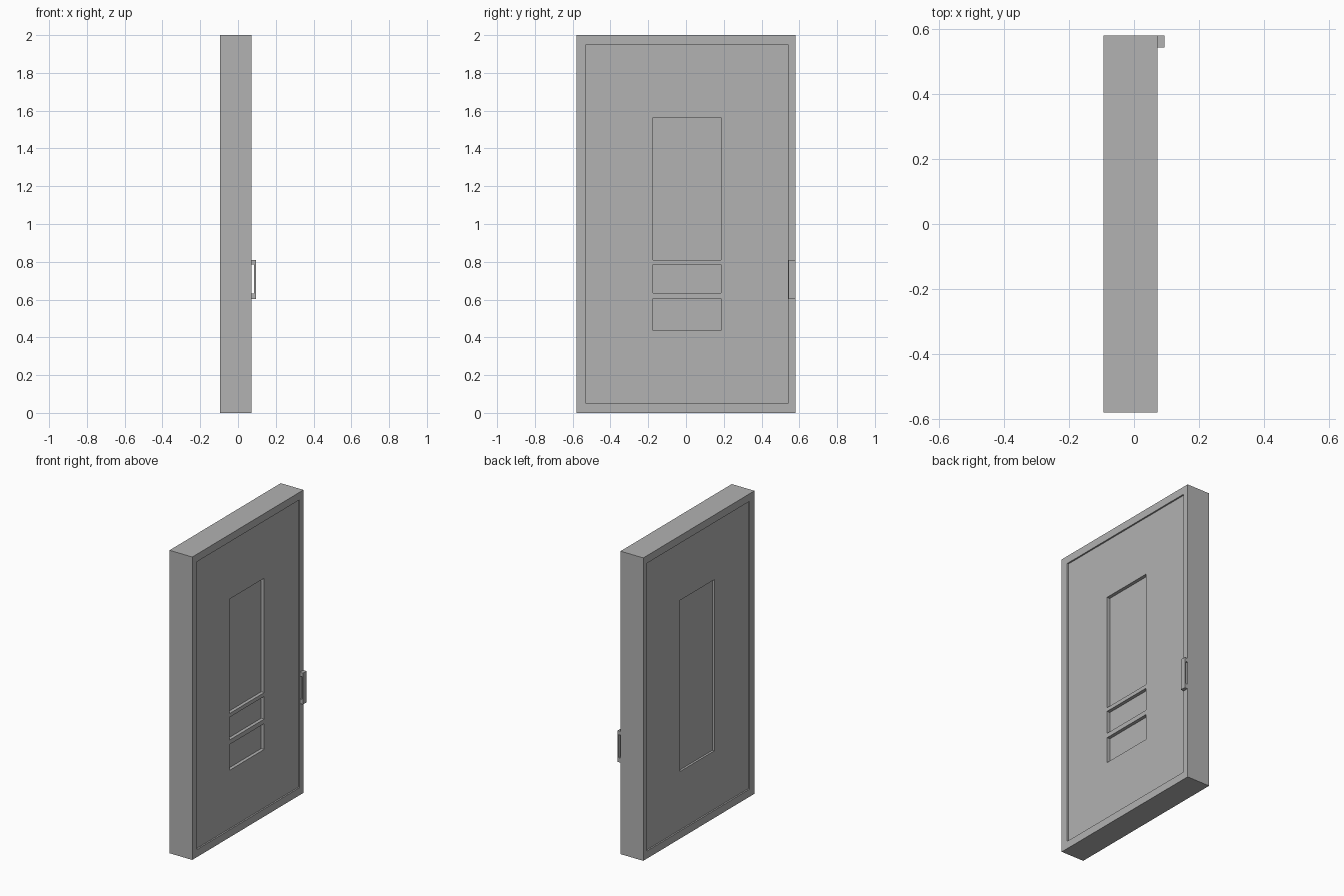
import bpy, bmesh

if "Cube" in bpy.data.objects:
    bpy.data.objects.remove(bpy.data.objects["Cube"])

grey = bpy.data.materials.new("door grey")
grey.diffuse_color = (0.445, 0.445, 0.445, 1)
grey.use_nodes = True
grey.node_tree.nodes["Principled BSDF"].inputs["Base Color"].default_value = grey.diffuse_color

X_BACK, X_FRONT = -0.094, 0.072    # faces of the slab
Y_HALF = 0.58
PANEL_STEP = 0.01                  # leaf sits this far behind the frame
FRONT_DEPTH = 0.022                # front pockets, below the leaf
BACK_DEPTH = 0.014                 # back pocket, below the leaf


def extrude_profile(name, profile, y0, y1):
    """Closed (x, z) outline extruded along y."""
    bm = bmesh.new()
    face = bm.faces.new([bm.verts.new((x, y0, z)) for x, z in profile])
    ext = bmesh.ops.extrude_face_region(bm, geom=[face])
    moved = [v for v in ext["geom"] if isinstance(v, bmesh.types.BMVert)]
    bmesh.ops.translate(bm, verts=moved, vec=(0, y1 - y0, 0))
    bmesh.ops.recalc_face_normals(bm, faces=bm.faces)
    mesh = bpy.data.meshes.new(name)
    bm.to_mesh(mesh)
    bm.free()
    mesh.materials.append(grey)
    obj = bpy.data.objects.new(name, mesh)
    bpy.context.collection.objects.link(obj)
    return obj


def box(name, x0, x1, y0, y1, z0, z1):
    return extrude_profile(name, [(x0, z0), (x1, z0), (x1, z1), (x0, z1)], y0, y1)


def cut(target, x0, x1, y, z):
    """Sink a rectangular pocket into the target."""
    cutter = box("pocket_cutter", x0, x1, *y, *z)
    cutter.hide_render = True
    mod = target.modifiers.new("pocket", "BOOLEAN")
    mod.operation = "DIFFERENCE"
    mod.solver = "EXACT"
    mod.object = cutter
    bpy.context.view_layer.objects.active = target
    bpy.ops.object.modifier_apply(modifier=mod.name)
    bpy.data.objects.remove(cutter)


# Door slab with its frame
door = box("door", X_BACK, X_FRONT, -Y_HALF, Y_HALF, 0, 2)

# Leaf set back inside the frame on both sides
leaf_y, leaf_z = (-0.53, 0.54), (0.05, 1.95)
front = X_FRONT - PANEL_STEP
back = X_BACK + PANEL_STEP
cut(door, front, 0.2, leaf_y, leaf_z)
cut(door, -0.2, back, leaf_y, leaf_z)

# Three pockets in front, one tall pocket behind
pocket_y = (-0.175, 0.185)
for z in ((0.435, 0.605), (0.635, 0.785), (0.81, 1.565)):
    cut(door, front - FRONT_DEPTH, 0.2, pocket_y, z)
cut(door, -0.2, back + BACK_DEPTH, pocket_y, (0.435, 1.565))

# Pull handle: bracket outline with an open grip
grip = 0.086
extrude_profile("handle", [
    (X_FRONT, 0.603), (0.094, 0.603), (0.094, 0.81), (X_FRONT, 0.81),
    (X_FRONT, 0.785), (grip, 0.785), (grip, 0.633), (X_FRONT, 0.633)],
    0.543, Y_HALF)
